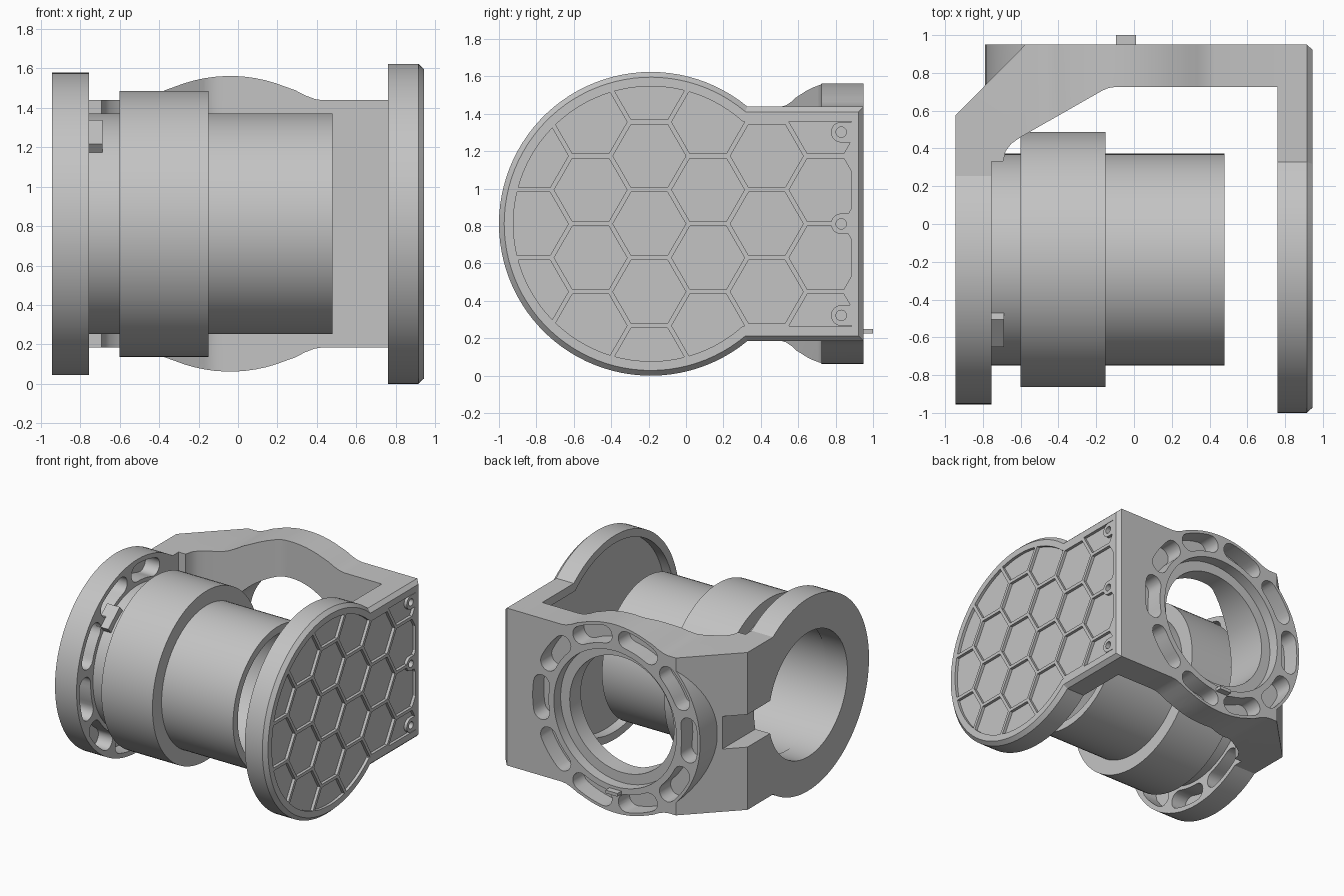
import bpy, bmesh, math
from math import sin, cos, pi, radians

if "Cube" in bpy.data.objects:
    bpy.data.objects.remove(bpy.data.objects["Cube"])

ZC, YC, XC = 0.812, -0.188, -0.04      # shared axis height, side-plate centre y, rear ring centre x

grey = bpy.data.materials.new("cast_grey")
grey.diffuse_color = (0.55, 0.55, 0.55, 1)
grey.use_nodes = True
grey.node_tree.nodes["Principled BSDF"].inputs["Base Color"].default_value = grey.diffuse_color

AXES = {'x': lambda a, b, h: (h, a, b), 'y': lambda a, b, h: (a, h, b), 'z': lambda a, b, h: (a, b, h)}

def lofts(name, stacks, axis):
    """Each stack is a list of (height, outline) sections making one closed solid."""
    bm = bmesh.new()
    for stack in stacks:
        rings = [[bm.verts.new(AXES[axis](a, b, h)) for a, b in pts] for h, pts in stack]
        bm.faces.new(rings[0])
        bm.faces.new(rings[-1])
        for r, s in zip(rings, rings[1:]):
            for i in range(len(r)):
                j = (i + 1) % len(r)
                bm.faces.new((r[i], r[j], s[j], s[i]))
    bmesh.ops.recalc_face_normals(bm, faces=bm.faces)
    me = bpy.data.meshes.new(name)
    bm.to_mesh(me)
    bm.free()
    me.materials.append(grey)
    ob = bpy.data.objects.new(name, me)
    bpy.context.collection.objects.link(ob)
    return ob

def prisms(name, polys, axis, lo, hi):
    return lofts(name, [[(lo, p), (hi, p)] for p in polys], axis)

def combine(ob, other, op):
    m = ob.modifiers.new("bool", 'BOOLEAN')
    m.operation, m.solver, m.object = op, 'EXACT', other
    bpy.context.view_layer.objects.active = ob
    bpy.ops.object.modifier_apply(modifier=m.name)
    bpy.data.objects.remove(other)

def circle(cu, cv, r, n=72):
    return [(cu + r * cos(2 * pi * i / n), cv + r * sin(2 * pi * i / n)) for i in range(n)]

def slot(cu, cv, r, ang, half, w):
    """Curved slot with round ends, centred on radius r."""
    at = lambda rad, t: (cu + rad * cos(t), cv + rad * sin(t))
    pts = [at(r + w, ang - half + 2 * half * i / 6) for i in range(7)]
    for end, start in ((ang + half, ang + half), (ang - half, ang - half + pi)):
        c = at(r, end)
        pts += [(c[0] + w * cos(start + pi * i / 8), c[1] + w * sin(start + pi * i / 8)) for i in range(1, 8)]
        if end > ang:
            pts += [at(r - w, ang + half - 2 * half * i / 6) for i in range(7)]
    return pts

def keyhole(r, half, ymax, n=72):
    """Round plate outline running into a straight-sided tab towards +y."""
    a = math.asin(half / r)
    arc = [a + (2 * pi - 2 * a) * i / n for i in range(n + 1)]
    return [(YC + r * cos(t), ZC + r * sin(t)) for t in arc] + [(ymax, ZC - half), (ymax, ZC + half)]

# --- bracket body: plan outline intersected with the bulged front outline
plan = [(-.945, .25), (-.945, .575), (-.575, .95), (.9, .95), (.9, .725), (-.1, .725), (-.135, .72),
        (-.17, .705), (-.6, .46), (-.65, .425), (-.68, .385), (-.693, .33), (-.755, .33), (-.755, .25)]
frame = prisms("bracket_frame", [plan], 'z', 0, 1.7)
hump = [(-.47, .627), (-.43, .633), (-.38, .652), (-.33, .678)]
hump += [(.75 * cos(radians(t)), .75 * sin(radians(t))) for t in range(112, 67, -4)]
hump += [(-x, z) for x, z in reversed(hump[:4])]
upper = [(-1, ZC + .627)] + [(XC + x, ZC + z) for x, z in hump] + [(1, ZC + .627)]
lower = [(x, 2 * ZC - z) for x, z in reversed(upper)]
combine(frame, prisms("front_outline", [upper + lower], 'y', 0, 1.2), 'INTERSECT')

# --- rear ring disc and left clamp plate
combine(frame, prisms("rear_disc", [circle(XC, ZC, .75, 90)], 'y', .735, .95), 'UNION')
combine(frame, prisms("left_plate", [keyhole(.767, .627, .45)], 'x', -.945, -.755), 'UNION')

# --- stepped rear bore, left bore, wire notch
for r, y in ((.54, .865), (.46, .2)):
    combine(frame, prisms("rear_bore", [circle(XC, ZC, r)], 'y', y, 1.1), 'DIFFERENCE')
combine(frame, prisms("left_bore", [circle(YC, ZC, .495)], 'x', -1.1, -.7), 'DIFFERENCE')
combine(frame, prisms("wire_notch", [[(.2, .685), (.8, .685), (.8, .945), (.2, .945)]], 'x', -1.1, -.815), 'DIFFERENCE')

# --- ten curved pockets around each ring
rear = [slot(XC, ZC, .657, radians(36 * k), radians(9.5), .07) for k in range(10)]
combine(frame, prisms("rear_pockets", rear, 'y', .81, 1.1), 'DIFFERENCE')
left = [slot(YC, ZC, .66, radians(153 + 36 * k), radians(9.5), .07) for k in range(10)]
left = [p for p in left if max(q[0] for q in p) < .33]      # none under the corner web
combine(frame, prisms("left_pockets", left, 'x', -.88, -.7), 'DIFFERENCE')

# --- right plate with chamfered rim and hollow inner side
plate = lofts("right_plate", [[(.76, keyhole(.812, .627, .95)), (.915, keyhole(.812, .627, .95)),
                               (.945, keyhole(.784, .599, .922))]], 'x')
combine(plate, prisms("inner_hollow", [keyhole(.75, .56, .72)], 'x', .7, .84), 'DIFFERENCE')

# --- honeycomb pockets, trimmed to the border and around the screw bosses
cells = []
for k in range(-3, 4):
    for n in range(-3, 4):
        cy, cz = YC - .008 + .314 * k, ZC + .363 * n + (.1815 if k % 2 else 0)
        cells.append([(cy + .195 * cos(pi * i / 3), cz + .195 * sin(pi * i / 3)) for i in range(6)])
screws = [(.83, ZC + s * .49) for s in (-1, 0, 1)]
honeycomb = prisms("honeycomb", cells, 'x', .922, 1.0)
combine(honeycomb, prisms("border", [keyhole(.735, .548, .885)], 'x', .85, 1.1), 'INTERSECT')
bosses = [[(y + .055 * cos(pi / 2 + pi * i / 12), z + .055 * sin(pi / 2 + pi * i / 12)) for i in range(13)]
          + [(.92, z - .055), (.92, z + .055)] for y, z in screws]
combine(honeycomb, prisms("bosses", bosses, 'x', .8, 1.2), 'DIFFERENCE')
combine(plate, honeycomb, 'DIFFERENCE')
combine(plate, prisms("screw_holes", [circle(y, z, .028, 20) for y, z in screws], 'x', .86, 1.1), 'DIFFERENCE')

# --- open tube with a raised collar, turned as one profile around x
profile = [(-.755, .56), (-.6, .56), (-.6, .675), (-.15, .675), (-.15, .56), (.48, .56), (.48, .5), (-.755, .5)]
bm = bmesh.new()
N = 96
rings = [[bm.verts.new((x, YC + r * cos(2 * pi * i / N), ZC + r * sin(2 * pi * i / N))) for x, r in profile]
         for i in range(N)]
for i in range(N):
    a, b = rings[i], rings[(i + 1) % N]
    for j in range(len(profile)):
        k = (j + 1) % len(profile)
        bm.faces.new((a[j], a[k], b[k], b[j]))
bmesh.ops.recalc_face_normals(bm, faces=bm.faces)
me = bpy.data.meshes.new("collared_tube")
bm.to_mesh(me)
bm.free()
me.materials.append(grey)
tube = bpy.data.objects.new("collared_tube", me)
bpy.context.collection.objects.link(tube)

# --- locating keys on the rear ring and left plate
prisms("rear_key", [[(-.095, .225), (.01, .225), (.01, .25), (-.095, .25)]], 'y', .87, 1.0)
c, s = cos(radians(130)), sin(radians(130))
box = [(-.03, -.095), (.03, -.095), (.03, .095), (-.03, .095)]
prisms("left_key", [[(YC + (.577 + u) * c - v * s, ZC + (.577 + u) * s + v * c) for u, v in box]], 'x', -.80, -.688)

# --- smooth round surfaces, keep edges sharp
bpy.ops.object.select_all(action='DESELECT')
for ob in (frame, plate, tube):
    ob.select_set(True)
bpy.context.view_layer.objects.active = frame
bpy.ops.object.shade_smooth_by_angle(angle=radians(25))
